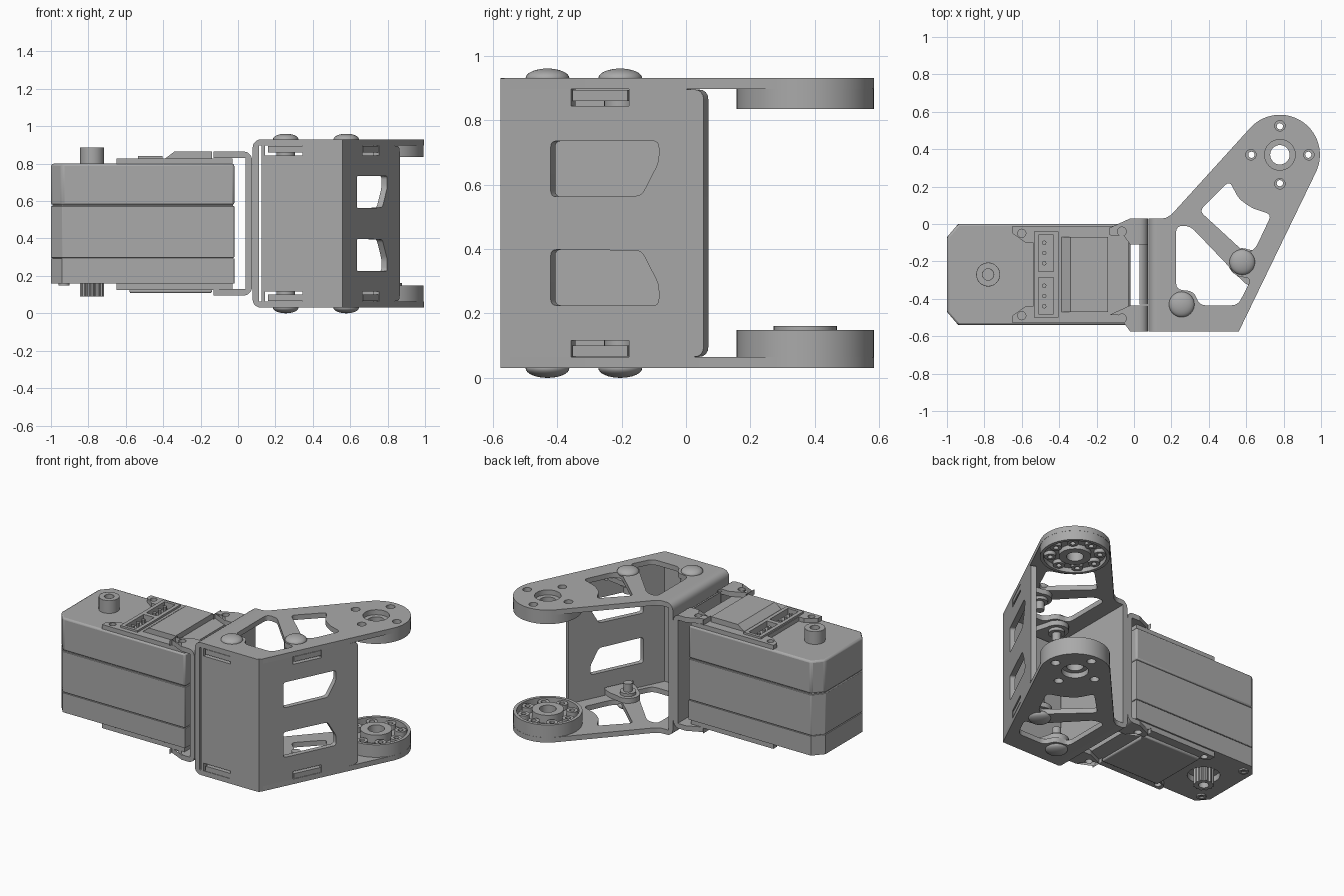
import bpy, bmesh
from math import sin, cos, pi, radians
from mathutils import Matrix, Vector

if "Cube" in bpy.data.objects:
    bpy.data.objects.remove(bpy.data.objects["Cube"])

grey = bpy.data.materials.new("plain grey")
grey.use_nodes = True
colour = (0.4, 0.4, 0.4, 1)
grey.diffuse_color = colour
grey.node_tree.nodes["Principled BSDF"].inputs["Base Color"].default_value = colour

MID = 0.48    # height of the mirror plane between upper and lower plates
T = 0.034     # sheet thickness


def frame(u, v, w, o=(0, 0, 0)):
    m = Matrix((u, v, w)).transposed().to_4x4()
    m.translation = Vector(o)
    return m


FLAT = Matrix.Identity(4)
FRONT = frame((1, 0, 0), (0, 0, 1), (0, 1, 0))   # u = x, v = z, depth = y
SIDE = frame((0, 1, 0), (0, 0, 1), (1, 0, 0))    # u = y, v = z, depth = x


def finish(bm, name, bevel=0):
    bmesh.ops.recalc_face_normals(bm, faces=bm.faces[:])
    mesh = bpy.data.meshes.new(name)
    bm.to_mesh(mesh)
    bm.free()
    mesh.materials.append(grey)
    ob = bpy.data.objects.new(name, mesh)
    bpy.context.collection.objects.link(ob)
    if bevel:
        mod = ob.modifiers.new("soft edges", "BEVEL")
        mod.width, mod.segments, mod.limit_method = bevel, 2, "ANGLE"
    bpy.ops.object.select_all(action="DESELECT")
    ob.select_set(True)
    bpy.context.view_layer.objects.active = ob
    bpy.ops.object.shade_smooth_by_angle(angle=radians(32))
    return ob


def circle(x, y, r, n=32, a0=0, a1=360):
    full = a1 - a0 == 360
    steps = n if full else n - 1
    return [(x + r * cos(radians(a0 + (a1 - a0) * i / steps)),
             y + r * sin(radians(a0 + (a1 - a0) * i / steps))) for i in range(n)]


def rounded(pts, r, n=5):
    out = []
    for i, p in enumerate(pts):
        p, a, b = Vector(p), Vector(pts[i - 1]), Vector(pts[(i + 1) % len(pts)])
        s = p + (a - p).normalized() * min(r, (a - p).length * 0.48)
        e = p + (b - p).normalized() * min(r, (b - p).length * 0.48)
        for k in range(n):
            t = k / (n - 1)
            out.append(tuple(s * (1 - t) ** 2 + p * 2 * t * (1 - t) + e * t * t))
    return out


def rect(x0, x1, y0, y1):
    return [(x0, y0), (x1, y0), (x1, y1), (x0, y1)]


def prism(name, loops, w0, w1, m=FLAT, bevel=0):
    """Filled outline with holes, extruded from depth w0 to w1."""
    cu = bpy.data.curves.new(name, "CURVE")
    cu.dimensions, cu.fill_mode, cu.extrude = "2D", "BOTH", abs(w1 - w0) / 2
    for pts in loops:
        sp = cu.splines.new("POLY")
        sp.points.add(len(pts) - 1)
        for q, p in zip(sp.points, pts):
            q.co = (p[0], p[1], 0, 1)
        sp.use_cyclic_u = True
    tmp = bpy.data.objects.new(name, cu)
    mesh = bpy.data.meshes.new_from_object(tmp)
    bm = bmesh.new()
    bm.from_mesh(mesh)
    bpy.data.objects.remove(tmp)
    bpy.data.curves.remove(cu)
    bpy.data.meshes.remove(mesh)
    bmesh.ops.remove_doubles(bm, verts=bm.verts[:], dist=1e-5)
    bm.transform(m @ Matrix.Translation((0, 0, (w0 + w1) / 2)))
    return finish(bm, name, bevel)


def both(name, loops, z0, z1):
    """Same plate at the top and mirrored at the bottom."""
    prism("upper_" + name, loops, z0, z1)
    prism("lower_" + name, loops, 2 * MID - z1, 2 * MID - z0)


def channel(name, x0, x1, z1, y0, y1):
    """Back plate with bent ends, seen as a C profile."""
    z0 = 2 * MID - z1
    def corner(z, sz, r):
        return [(x + (r if x1 > x0 else -r) * (1 - cos(t)), z - sz * r * (1 - sin(t)))
                for x in [x0] for t in [pi / 2 * k / 5 for k in range(6)]]
    s = T if x1 > x0 else -T
    outer = corner(z0, -1, 0.045) [::-1] + corner(z1, 1, 0.045)
    inner = [(x0 + s, z1 - T), (x0 + s, z0 + T)]
    prism(name, [outer + [(x1, z1), (x1, z1 - T)] + inner + [(x1, z0 + T), (x1, z0)]], y0, y1, FRONT)


# Motor body in three stacked shells around a core
def body_outline(d=0):
    return [(-0.02 - d, -0.54 + d), (-0.02 - d, -d), (-0.94, -d), (-1 + d, -0.07),
            (-1 + d, -0.47), (-0.94, -0.54 + d)]


AX = (-0.78, -0.27)
prism("motor_core", [body_outline(0.008)], 0.2, 0.79)
prism("motor_lower_shell", [body_outline(), circle(*AX, 0.1)], 0.16, 0.292, bevel=0.008)
prism("motor_middle_shell", [body_outline()], 0.297, 0.573, bevel=0.003)
prism("motor_upper_shell", [body_outline()], 0.578, 0.8, bevel=0.012)

# Raised deck with screw ears and connector sockets
half = [(-0.03, -0.53), (-0.65, -0.53), (-0.65, -0.49), (-0.58, -0.44), (-0.54, -0.44)]
deck = half + [(x, -0.54 - y) for x, y in reversed(half)]
sockets = [rect(-0.51, -0.43, -0.48, -0.285), rect(-0.51, -0.43, -0.255, -0.06)]
ears = [circle(-0.6, y, 0.022, 16) for y in (-0.05, -0.49)]
prism("motor_top_deck", [deck] + sockets + ears, 0.795, 0.829)
prism("motor_bottom_deck", [deck] + ears, 0.125, 0.165)
prism("connector_frame", [rect(-0.535, -0.405, -0.5, -0.04)] + sockets, 0.829, 0.842)
for y in (-0.44, -0.385, -0.33, -0.21, -0.155, -0.1):
    prism("connector_pin", [circle(-0.48, y, 0.012, 8)], 0.79, 0.835)
prism("top_ridge", [[(-0.4, 0.82), (-0.34, 0.865), (-0.14, 0.865), (-0.14, 0.82)]], -0.47, -0.07, FRONT)
prism("bottom_panel", [rect(-0.58, -0.14, -0.47, -0.07)], 0.108, 0.13, bevel=0.008)
for y in (-0.07, -0.47):
    prism("corner_screw", [circle(-0.93, y, 0.03, 20), circle(-0.93, y, 0.015, 12)], 0.15, 0.165)

# Output shafts
prism("top_shaft", [circle(*AX, 0.064), circle(*AX, 0.03, 20)], 0.79, 0.887, bevel=0.006)
teeth = [(AX[0] + r * cos(pi * i / 24), AX[1] + r * sin(pi * i / 24))
         for i in range(48) for r in [0.064 if i % 4 < 2 else 0.056]]
prism("bottom_spline", [teeth, circle(*AX, 0.032, 20)], 0.09, 0.21)

# Bracket gripping the motor
channel("motor_bracket_back", 0.075, 0.04, 0.82 + T, -0.43, -0.11)
for y0 in (-0.575, -0.11):
    channel("motor_bracket_side", 0.075, -0.02, 0.865, y0, y0 + 0.14)
    tab = rounded([(-0.13, y0), (-0.13, y0 + 0.14)], 0.05)
    both("motor_bracket_tab", [tab + [(-0.02, y0 + 0.14), (-0.02, y0)],
                               circle(-0.065, y0 + 0.07, 0.024, 16)], 0.865 - T, 0.865)

# Arm bracket back: bent ends plus a drilled plate between them
channel("arm_bracket_back", 0.078, 0.15, 0.93, -0.575, 0.03)

# Arm plates with lightening windows
CX, CY, R = 0.78, 0.37, 0.214
A = (0.56, -0.575)
arm = [(0.149, -0.575)] + rounded([(0.15, -0.575), A, (0.973, 0.276)], 0.03)[5:10]
arm += circle(CX, CY, R, 28, -26, 137.5) + [(0.2, 0.05), (0.17, 0.032), (0.149, 0.03)]
upper_window = rounded([(0.51, 0.23), (0.35, 0.07), (0.6, -0.16), (0.65, -0.13),
                        (0.735, 0.05), (0.63, 0.085), (0.56, 0.135)], 0.03)
lower_window = rounded([(0.225, -0.01), (0.3, -0.01), (0.51, -0.23), (0.545, -0.28), (0.63, -0.29),
                        (0.555, -0.435), (0.35, -0.435), (0.32, -0.36), (0.225, -0.35)], 0.035)
bolt_holes = [circle(CX + 0.155 * cos(a), CY + 0.155 * sin(a), 0.028, 16)
              for a in [k * pi / 2 for k in range(4)]]
both("arm_plate", [arm, upper_window, lower_window, circle(CX, CY, 0.082)] + bolt_holes, 0.93 - T, 0.93)

# Front wall with tab slots
def slot(u):
    return [rect(u - 0.1, u + 0.1, z - 0.026, z + 0.026) for z in (0.87, 2 * MID - 0.87)]


prism("front_wall", [rect(0.125, A[0], 0.031, 0.929)] + slot(0.245), -0.575, -0.575 + T, FRONT)

# Slanted wall with two windows
d, n = Vector((0.436, 0.9, 0)).normalized(), Vector((0.9, -0.436, 0)).normalized()
wall = [(0, 0.031), (0.64, 0.031), (0.64, 0.065)] + rounded([(0.62, 0.065), (0.7, 0.065), (0.7, 0.895), (0.62, 0.895)], 0.035)[5:15]
wall += [(0.64, 0.895), (0.64, 0.929), (0, 0.929)]
win = [(0.172, 0.735), (0.545, 0.735), (0.545, 0.67), (0.485, 0.565), (0.172, 0.562)]
wins = [rounded(win, 0.02), rounded([(u, 2 * MID - z) for u, z in win], 0.02)]
prism("slanted_wall", [wall] + wins + slot(0.342), -T, 0, frame(d, (0, 0, 1), n, (*A, 0)))


# Inward tabs, domed rivets and pins joining walls to plates
def rivet(o, du, dn):
    ear = [(-0.095, 0), (0.095, 0), (0.095, 0.08)] + circle(0, 0.145, 0.075, 14, 0, 180) + [(-0.095, 0.08)]
    place = [Vector(o) + du * u - dn * v for u, v in ear]
    c = Vector(o) - dn * 0.145
    both("wall_tab", [[(p.x, p.y) for p in place]], 0.86, 0.894)
    both("rivet_collar", [circle(c.x, c.y, 0.05, 24)], 0.84, 0.862)
    both("rivet_pin", [circle(c.x, c.y, 0.028, 16)], 0.785, 0.842)
    for z in (0.93, 2 * MID - 0.93):
        bm = bmesh.new()
        bmesh.ops.create_uvsphere(bm, u_segments=32, v_segments=16, radius=1)
        bm.transform(Matrix.Translation((c.x, c.y, z)) @ Matrix.Diagonal((0.068, 0.068, 0.03, 1)))
        finish(bm, "rivet_head")


rivet((0.255, -0.575, 0), Vector((1, 0, 0)), Vector((0, -1, 0)))
rivet(Vector((*A, 0)) + d * 0.342, d, n)


# Round horns: drilled disc, rim, hub and ring of bosses
def horn(name, z, s, depth, hub):
    spots = [(CX + 0.152 * cos(k * pi / 4), CY + 0.152 * sin(k * pi / 4)) for k in range(8)]
    centre = circle(CX, CY, 0.052)
    def ring(part, loops, a, b):
        prism(name + part, loops, z + s * a, z + s * b)
    ring("_disc", [circle(CX, CY, R - 0.001, 64), centre] + [circle(*p, 0.017, 12) for p in spots], 0, depth * 0.5)
    ring("_rim", [circle(CX, CY, R - 0.001, 64), circle(CX, CY, 0.192, 64)], depth * 0.5, depth)
    ring("_hub", [circle(CX, CY, 0.098, 40), centre], depth * 0.5, hub)
    for p in spots:
        ring("_boss", [circle(*p, 0.036, 20), circle(*p, 0.017, 12)], depth * 0.5, depth * 0.9)


horn("lower_horn", 0.064, 1, 0.085, 0.097)
horn("upper_horn", 0.896, -1, 0.061, 0.061)
